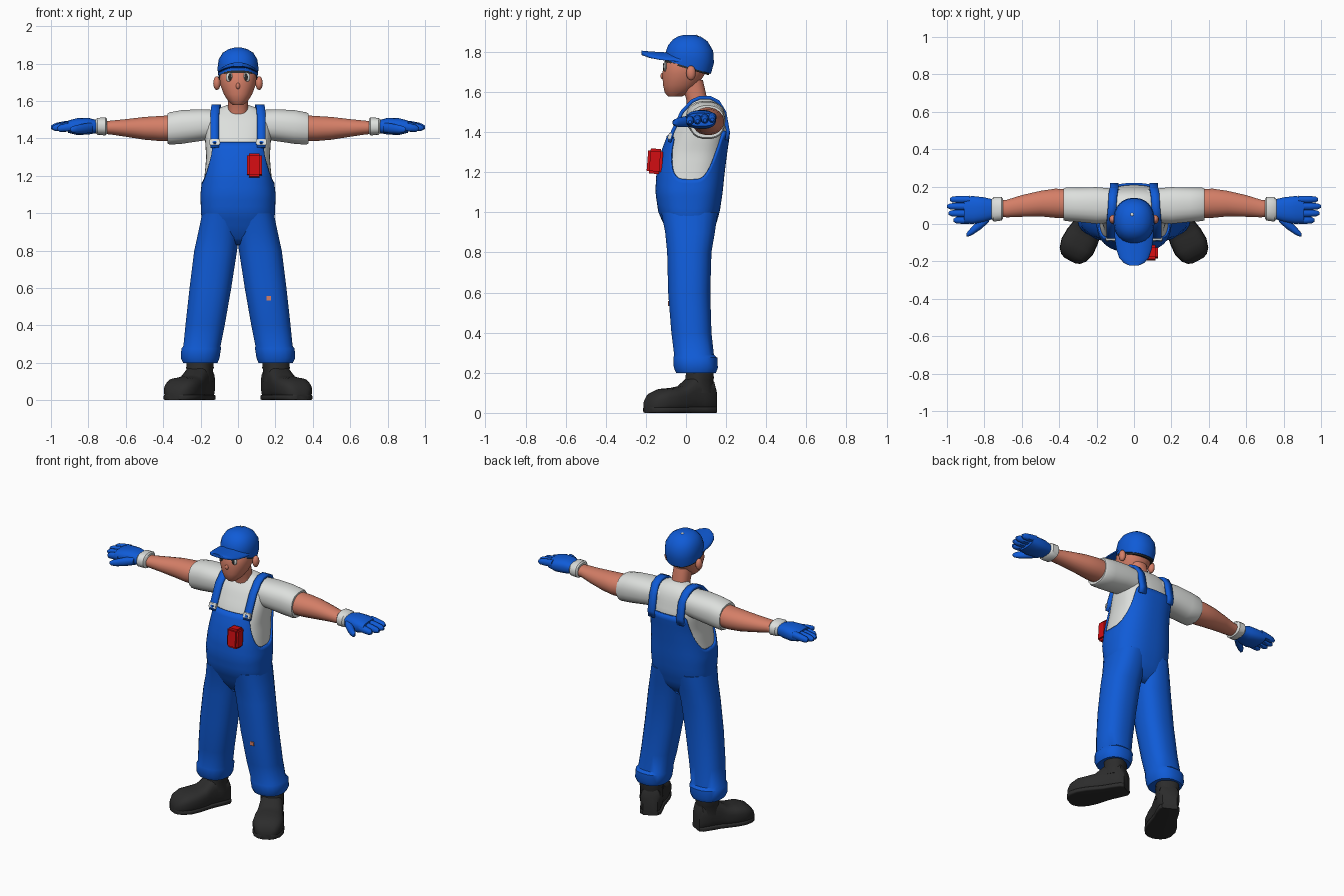
import bpy, bmesh, math
from mathutils import Vector, Matrix

cube = bpy.data.objects.get("Cube")
if cube:
    bpy.data.objects.remove(cube)


def material(name, *rgb):
    m = bpy.data.materials.new(name)
    m.use_nodes = True
    m.diffuse_color = (*rgb, 1)
    m.node_tree.nodes["Principled BSDF"].inputs["Base Color"].default_value = (*rgb, 1)
    return m


BLUE = material("work blue", 0.005, 0.105, 0.68)
WHITE = material("shirt white", 0.72, 0.74, 0.72)
SKIN = material("skin", 0.66, 0.21, 0.135)
BLACK = material("boot black", 0.025, 0.025, 0.025)
RED = material("device red", 0.65, 0.004, 0.006)
parts = []


def finish(name, bm, mat, mirror=False):
    bmesh.ops.recalc_face_normals(bm, faces=bm.faces)
    mesh = bpy.data.meshes.new(name)
    bm.to_mesh(mesh)
    bm.free()
    mesh.materials.append(mat)
    ob = bpy.data.objects.new(name, mesh)
    bpy.context.collection.objects.link(ob)
    if mirror:
        ob.modifiers.new("Mirror", "MIRROR")
    parts.append(ob)
    return ob


def ring(axis, h, a0, a1, b0, b1, p=2.4, n=20):
    """Rounded outline at height h on an axis, filling a0..a1 by b0..b1."""
    pts = []
    for i in range(n):
        t = math.tau * (i + 0.5) / n
        c, s = math.cos(t), math.sin(t)
        a = (a0 + a1) / 2 + (a1 - a0) / 2 * math.copysign(abs(c) ** (2 / p), c)
        b = (b0 + b1) / 2 + (b1 - b0) / 2 * math.copysign(abs(s) ** (2 / p), s)
        pts.append(Vector({"x": (h, a, b), "y": (a, h, b), "z": (a, b, h)}[axis]))
    return pts


def loft(name, rings, mat, mirror=False, ends=True, move=None):
    bm = bmesh.new()
    loops = [[bm.verts.new(co) for co in r] for r in rings]
    for lo, hi in zip(loops, loops[1:]):
        for i in range(len(lo)):
            j = (i + 1) % len(lo)
            bm.faces.new((lo[i], lo[j], hi[j], hi[i]))
    if ends:
        bm.faces.new(loops[0])
        bm.faces.new(loops[-1])
    if move:
        bm.transform(move)
    return finish(name, bm, mat, mirror)


def box(name, centre, size, mat, mirror=False, bevel=0.0, turn=0.0):
    bm = bmesh.new()
    bmesh.ops.create_cube(bm, size=1)
    bm.transform(Matrix.Translation(centre) @ Matrix.Rotation(turn, 4, "X") @ Matrix.Diagonal((*size, 1)))
    if bevel:
        bmesh.ops.bevel(bm, geom=bm.edges[:], offset=bevel, segments=2, affect="EDGES")
    return finish(name, bm, mat, mirror)


def ball(name, centre, size, mat, mirror=False):
    bm = bmesh.new()
    bmesh.ops.create_uvsphere(bm, u_segments=14, v_segments=8, radius=1)
    bm.transform(Matrix.Translation(centre) @ Matrix.Diagonal((*size, 1)))
    return finish(name, bm, mat, mirror)


# Body outline: height, half width, front, back
BODY = [(0.83, 0.07, -0.04, 0.08), (0.9, 0.18, -0.09, 0.135), (1.0, 0.195, -0.135, 0.165),
        (1.1, 0.198, -0.15, 0.18), (1.2, 0.187, -0.145, 0.19), (1.3, 0.178, -0.122, 0.203),
        (1.4, 0.185, -0.085, 0.218), (1.5, 0.19, -0.03, 0.195), (1.545, 0.16, 0.01, 0.175),
        (1.568, 0.09, 0.03, 0.15), (1.58, 0.06, 0.035, 0.13)]


def body(z):
    for lo, hi in zip(BODY, BODY[1:]):
        if z <= hi[0]:
            f = (z - lo[0]) / (hi[0] - lo[0])
            return [a + (b - a) * f for a, b in zip(lo[1:], hi[1:])]
    return BODY[-1][1:]


def body_ring(z, grow, n=48):
    w, y0, y1 = body(z)
    return ring("z", z, -w - grow, w + grow, y0 - grow, y1 + grow, 2.5, n)


def body_y(x, z, side):
    w, y0, y1 = body(z)
    return (y0 + y1) / 2 + side * (y1 - y0) / 2 * (1 - min(1, abs(x) / w) ** 2.5) ** 0.4


# Shirt
loft("shirt_body", [body_ring(1.0 + 0.58 * i / 24, -0.008) for i in range(25)], WHITE)
SLEEVE = [(0.06, 0.01, 0.185, 1.4, 1.55), (0.2, 0.0, 0.198, 1.385, 1.556), (0.3, 0.01, 0.195, 1.37, 1.552),
          (0.365, 0.015, 0.195, 1.365, 1.54), (0.378, 0.02, 0.19, 1.372, 1.533)]
loft("sleeves", [ring("x", *r) for r in SLEEVE], WHITE, True)


# Overalls body: the top edge dips under each arm
def edge_height(i, n):
    s = math.sin(math.tau * (i + 0.5) / n)
    t = abs(s) ** 0.8
    return 1.165 + (0.215 if s < 0 else 0.24) * min(1, (t / 0.8) ** 4)


N, ROWS = 64, 16
shell = []
for k in range(ROWS + 1):
    row = []
    for i in range(N):
        z = 0.83 + (edge_height(i, N) - 0.83) * k / ROWS
        row.append(body_ring(z, 0.003, N)[i])
    shell.append(row)
bib = loft("overalls_body", shell, BLUE, ends=False)
thick = bib.modifiers.new("Cloth", "SOLIDIFY")
thick.thickness = 0.012

# Trouser legs with rolled hems
LEG = [(1.0, -0.02, 0.192, -0.125, 0.16), (0.9, -0.01, 0.213, -0.105, 0.145), (0.8, 0.004, 0.235, -0.095, 0.128),
       (0.6, 0.035, 0.26, -0.09, 0.122), (0.4, 0.07, 0.282, -0.074, 0.128), (0.29, 0.092, 0.293, -0.06, 0.14),
       (0.275, 0.09, 0.304, -0.064, 0.157), (0.225, 0.098, 0.306, -0.062, 0.16), (0.2, 0.108, 0.295, -0.05, 0.15)]
loft("trouser_legs", [ring("z", *r) for r in LEG], BLUE, True)
box("knee_patch", (0.165, -0.086, 0.545), (0.025, 0.008, 0.025), SKIN)

# Shoulder straps
bm = bmesh.new()
path = [(0.125, body_y(0.125, z, -1) - 0.008, z) for z in (1.35, 1.4, 1.45, 1.5)]
path += [(0.122, 0.03, 1.555), (0.118, 0.07, 1.572), (0.115, 0.12, 1.572), (0.112, 0.16, 1.552)]
path += [(0.105, body_y(0.105, z, 1) + 0.008, z) for z in (1.5, 1.45, 1.4, 1.36)]
pairs = [[bm.verts.new((x + d, y, z)) for d in (-0.023, 0.023)] for x, y, z in path]
for (a, b), (c, d) in zip(pairs, pairs[1:]):
    bm.faces.new((a, b, d, c))
straps = finish("straps", bm, BLUE, True)
thick = straps.modifiers.new("Cloth", "SOLIDIFY")
thick.thickness, thick.offset = 0.018, 0
tilt = -0.35
box("buckles", (0.125, body_y(0.125, 1.38, -1) - 0.016, 1.38), (0.056, 0.016, 0.034), WHITE, True, 0.004, tilt)
box("buckle_buttons", (0.125, body_y(0.125, 1.38, -1) - 0.024, 1.378), (0.022, 0.014, 0.016), BLUE, True, 0.004, tilt)

# Handheld device clipped on the bib
box("device", (0.087, -0.155, 1.255), (0.08, 0.075, 0.125), RED, False, 0.012, -0.08)

# Arms, wrist cuffs and gloves
ARM = [(0.34, 0.03, 0.185, 1.385, 1.525), (0.42, 0.032, 0.19, 1.385, 1.52), (0.5, 0.04, 0.178, 1.392, 1.515),
       (0.6, 0.038, 0.155, 1.408, 1.503), (0.68, 0.035, 0.13, 1.42, 1.495), (0.73, 0.04, 0.128, 1.425, 1.49)]
loft("arms", [ring("x", *r, 2.1) for r in ARM], SKIN, True)
CUFF = [(0.7, 0.03, 0.135, 1.425, 1.505), (0.708, 0.018, 0.145, 1.415, 1.512),
        (0.75, 0.012, 0.145, 1.418, 1.51), (0.765, 0.03, 0.13, 1.43, 1.498)]
loft("wrist_cuffs", [ring("x", *r) for r in CUFF], WHITE, True)
PALM = [(0.745, 0.03, 0.13, 1.43, 1.495), (0.8, 0.01, 0.143, 1.42, 1.51), (0.86, 0.0, 0.15, 1.417, 1.508),
        (0.91, 0.002, 0.146, 1.43, 1.495)]
loft("glove_palms", [ring("x", *r, 2.6) for r in PALM], BLUE, True)
for i, tip in enumerate((0.965, 0.992, 1.0, 0.985)):
    y = 0.02 + 0.037 * i
    rings = []
    for f, r in ((0, 0.021), (0.5, 0.02), (0.85, 0.017), (1, 0.008)):
        z = 1.463 - 0.012 * f + 0.004 * i
        rings.append(ring("x", 0.88 + (tip - 0.88) * f, y - r, y + r, z - r * 1.1, z + r * 1.1, 2.2, 10))
    loft("glove_finger_%d" % (i + 1), rings, BLUE, True)
THUMB = [(0.775, 0.01, 0.07, 1.43, 1.485), (0.82, -0.03, 0.035, 1.425, 1.48), (0.86, -0.056, -0.008, 1.425, 1.472),
         (0.885, -0.068, -0.035, 1.43, 1.465), (0.895, -0.066, -0.05, 1.438, 1.458)]
loft("glove_thumbs", [ring("x", *r, 2.2, 12) for r in THUMB], BLUE, True)

# Boots, turned outwards
stance = Matrix.Translation((0.205, 0.065, 0)) @ Matrix.Rotation(math.radians(28), 4, "Z")
FOOT = [(0.078, 0.045, 0.13), (0.06, 0.062, 0.17), (0.0, 0.068, 0.19), (-0.05, 0.07, 0.18), (-0.1, 0.08, 0.135),
        (-0.15, 0.09, 0.125), (-0.21, 0.093, 0.12), (-0.26, 0.078, 0.1), (-0.285, 0.055, 0.07), (-0.295, 0.03, 0.04)]
loft("boots", [ring("y", y, -w, w, 0, h, 3) for y, w, h in FOOT], BLACK, True, move=stance)
SHAFT = [(0.1, 0.07, -0.075, 0.07), (0.165, 0.069, -0.065, 0.068), (0.172, 0.072, -0.062, 0.07), (0.24, 0.068, -0.06, 0.066)]
loft("boot_shafts", [ring("z", z, -w, w, a, b) for z, w, a, b in SHAFT], BLACK, True, move=stance)
SOLE = [(y, w + 0.002) for y, w, h in FOOT]
loft("boot_soles", [ring("y", y, -w, w, 0, 0.03, 6) for y, w in SOLE], BLACK, True, move=stance)

# Neck and head
NECK = [(1.52, 0.055, 0.005, 0.11), (1.57, 0.055, 0.0, 0.105), (1.66, 0.055, -0.04, 0.085)]
loft("neck", [ring("z", z, -w, w, a, b) for z, w, a, b in NECK], SKIN)
HEAD = [(1.578, 0.028, -0.09, -0.02), (1.598, 0.052, -0.107, 0.02), (1.635, 0.076, -0.115, 0.06),
        (1.69, 0.097, -0.119, 0.095), (1.74, 0.1, -0.112, 0.108), (1.8, 0.085, -0.075, 0.105)]
loft("head", [ring("z", z, -w, w, a, b, 2.2, 24) for z, w, a, b in HEAD], SKIN)
ball("ears", (0.113, 0.025, 1.695), (0.02, 0.024, 0.037), SKIN, True)
ball("nose", (0, -0.117, 1.68), (0.012, 0.01, 0.016), SKIN)
ball("eye_whites", (0.046, -0.104, 1.727), (0.02, 0.008, 0.025), WHITE, True)
ball("pupils", (0.043, -0.111, 1.727), (0.01, 0.004, 0.019), BLACK, True)


# Cap, lower at the back, with an arched brim
def cap_ring(f, w, y0, y1, drop=0.0):
    pts = ring("z", 0, -w, w, y0, y1, 2.2, 28)
    for p in pts:
        low = 1.728 - 0.3 * p.y - drop
        p.z = low + (1.885 - low) * f
    return pts


CROWN = [(0, 0.104, -0.105, 0.125), (0.3, 0.11, -0.103, 0.14), (0.6, 0.104, -0.09, 0.136), (0.83, 0.082, -0.066, 0.108),
         (0.95, 0.05, -0.04, 0.075), (1, 0.02, -0.01, 0.04)]
loft("cap_crown", [cap_ring(*r) for r in CROWN], BLUE)
loft("hair", [cap_ring(0, 0.102, -0.108, 0.116, 0.01), cap_ring(0.2, 0.102, -0.1, 0.12)], BLACK)
ball("cap_button", (-0.01, 0.05, 1.878), (0.01, 0.01, 0.008), WHITE)
BRIM = [(-0.02, 0.106), (-0.08, 0.103), (-0.13, 0.096), (-0.18, 0.08), (-0.208, 0.055), (-0.222, 0.025)]
brim = [ring("y", y, -w, w, 1.778 - 0.03 * y, 1.798 - 0.04 * y, 4, 24) for y, w in BRIM]
for p in (p for r in brim for p in r):
    p.z -= 3 * p.x ** 2
loft("cap_brim", brim, BLUE)

# Smooth shading with sharp folds
bpy.ops.object.select_all(action="DESELECT")
for ob in parts:
    ob.select_set(True)
bpy.context.view_layer.objects.active = parts[0]
bpy.ops.object.shade_smooth_by_angle(angle=math.radians(40))
